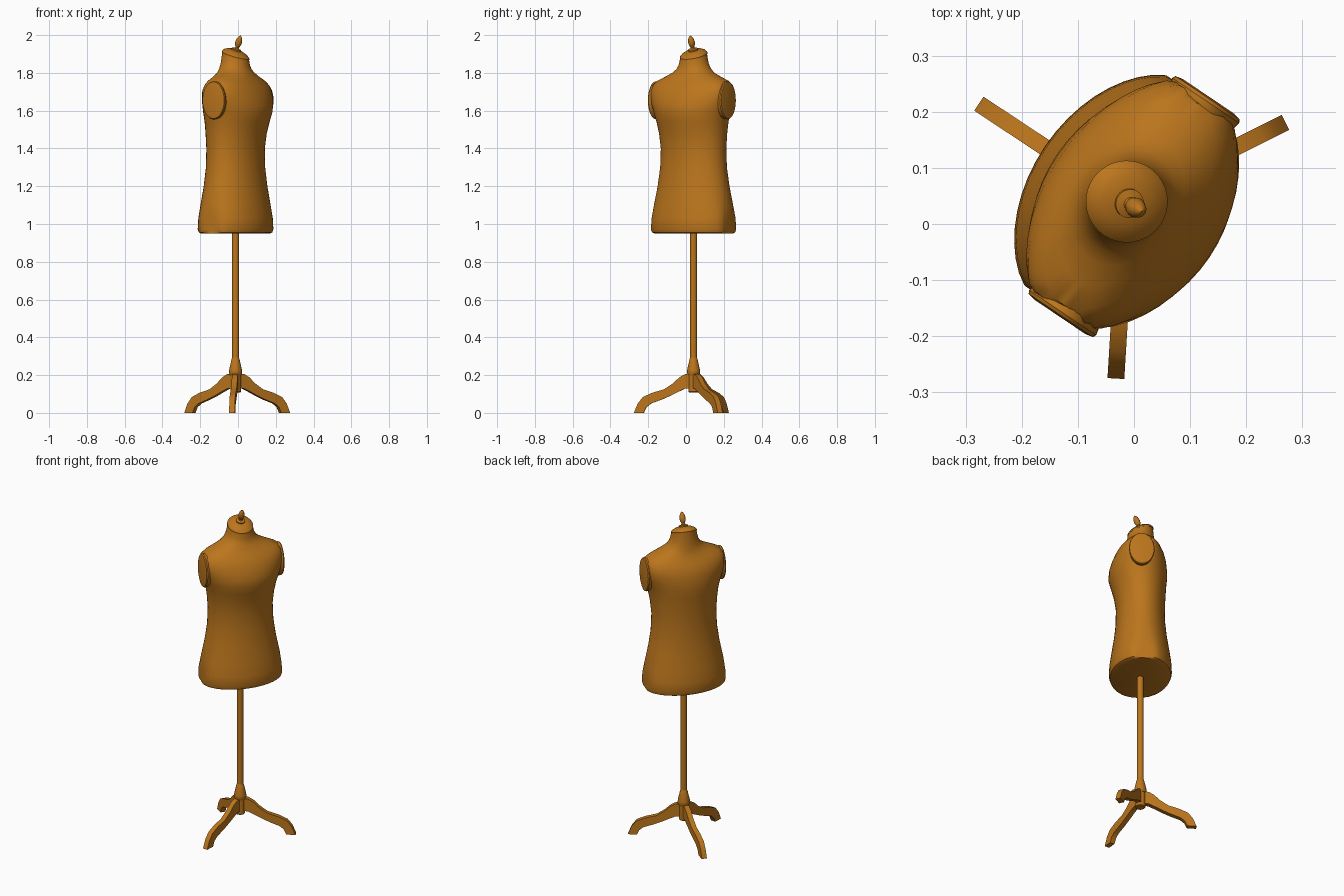
import bpy, bmesh, math
from mathutils import Matrix, Vector

# Whole stand is built facing -y, then turned and placed here
PLACE = Matrix.Translation((-0.013, 0.04, 0)) @ Matrix.Rotation(math.radians(56), 4, 'Z')

wood = bpy.data.materials.new("amber_brown")
wood.diffuse_color = (0.5, 0.18, 0.012, 1)


def finish(name, bm, local=Matrix(), angle=35):
    bmesh.ops.remove_doubles(bm, verts=bm.verts, dist=1e-5)
    bmesh.ops.recalc_face_normals(bm, faces=bm.faces)
    bm.transform(PLACE @ local)
    me = bpy.data.meshes.new(name)
    bm.to_mesh(me)
    bm.free()
    me.materials.append(wood)
    ob = bpy.data.objects.new(name, me)
    bpy.context.collection.objects.link(ob)
    bpy.ops.object.select_all(action='DESELECT')
    ob.select_set(True)
    bpy.context.view_layer.objects.active = ob
    bpy.ops.object.shade_smooth_by_angle(angle=math.radians(angle))
    return ob


def loft(name, sections, local=Matrix(), n=48, clamp=9, angle=35):
    """Sections: (z, half width, half depth, y shift, forward tilt)."""
    bm = bmesh.new()
    rings = []
    for z, a, b, dy, tilt in sections:
        ring = []
        for i in range(n):
            t = 2 * math.pi * i / n
            x = max(-clamp, min(clamp, a * math.cos(t)))
            y = b * math.sin(t)
            ring.append(bm.verts.new((x, y + dy, z + y * tilt)))
        rings.append(ring)
    for r0, r1 in zip(rings, rings[1:]):
        for i in range(n):
            j = (i + 1) % n
            bm.faces.new((r0[i], r0[j], r1[j], r1[i]))
    bm.faces.new(rings[0][::-1])
    bm.faces.new(rings[-1])
    return finish(name, bm, local, angle)


def lathe(name, profile, local=Matrix(), n=24):
    return loft(name, [(z, r, r, 0, 0) for r, z in profile], local, n)


# Torso with sloping shoulders and neck
loft("torso", [
    (0.95, 0.228, 0.158, 0, 0), (0.956, 0.24, 0.17, 0, 0),
    (0.972, 0.246, 0.176, 0, 0), (1.03, 0.242, 0.173, 0, 0),
    (1.1, 0.228, 0.163, 0, 0), (1.2, 0.207, 0.148, 0, 0),
    (1.3, 0.192, 0.138, 0, 0), (1.4, 0.188, 0.137, 0, 0),
    (1.48, 0.195, 0.145, -0.004, 0), (1.54, 0.205, 0.155, -0.01, 0),
    (1.59, 0.219, 0.164, -0.014, 0), (1.63, 0.234, 0.162, -0.014, 0),
    (1.67, 0.247, 0.154, -0.011, 0), (1.705, 0.252, 0.142, -0.009, 0),
    (1.735, 0.242, 0.126, -0.008, 0), (1.758, 0.215, 0.11, -0.006, 0),
    (1.78, 0.165, 0.097, -0.004, 0), (1.8, 0.122, 0.088, -0.002, 0),
    (1.82, 0.097, 0.081, 0, 0.05), (1.845, 0.082, 0.076, 0, 0.15),
    (1.87, 0.075, 0.073, 0, 0.26), (1.892, 0.071, 0.071, 0, 0.33),
], clamp=0.226)

# Tilted cap on the neck
loft("neck_cap", [
    (1.888, 0.073, 0.073, 0, 0.33), (1.896, 0.073, 0.073, 0, 0.33),
    (1.908, 0.062, 0.062, 0, 0.33), (1.918, 0.042, 0.042, 0, 0.33),
    (1.923, 0.015, 0.015, 0, 0.33)], n=40)

# Finial leaning forward on the cap
lathe("finial", [(0.026, 0), (0.026, 0.008), (0.012, 0.012), (0.010, 0.02),
                 (0.016, 0.033), (0.018, 0.047), (0.014, 0.066),
                 (0.008, 0.078), (0.001, 0.084)],
      Matrix.Translation((0, -0.004, 1.918)) @ Matrix.Rotation(0.34, 4, 'X'))

# Oval armhole plates on both shoulders
for side, label in ((-1, "right"), (1, "left")):
    turn = Matrix.Rotation(side * math.pi / 2, 4, 'Y')
    loft(label + "_armhole_plate", [
        (-0.03, 0.096, 0.064, 0, 0), (0.008, 0.101, 0.072, 0, 0),
        (0.014, 0.097, 0.069, 0, 0), (0.017, 0.08, 0.055, 0, 0)],
        Matrix.Translation((side * 0.22, -0.016, 1.655)) @ turn, n=40)

# Pole with turned collar and hub
lathe("pole", [(0.018, 0.25), (0.018, 0.96)])
lathe("collar", [(0.03, 0.2), (0.035, 0.212), (0.034, 0.228), (0.027, 0.258),
                 (0.021, 0.285), (0.018, 0.292)])
lathe("hub", [(0.024, 0.108), (0.028, 0.112), (0.028, 0.205)])

# Three curved tripod legs, one pointing straight back
LEG = [(0, 0.205), (0.045, 0.205), (0.075, 0.188), (0.11, 0.155),
       (0.155, 0.125), (0.22, 0.106), (0.268, 0.084), (0.295, 0.05),
       (0.316, 0), (0.264, 0), (0.25, 0.03), (0.225, 0.05), (0.17, 0.07),
       (0.12, 0.092), (0.08, 0.112), (0.045, 0.128), (0, 0.13)]
for k, label in enumerate(("back", "left", "right")):
    bm = bmesh.new()
    face = bm.faces.new([bm.verts.new((r, -0.015, z)) for r, z in LEG])
    ext = bmesh.ops.extrude_face_region(bm, geom=[face])
    moved = [v for v in ext["geom"] if isinstance(v, bmesh.types.BMVert)]
    bmesh.ops.translate(bm, verts=moved, vec=Vector((0, 0.03, 0)))
    finish(label + "_leg", bm,
           Matrix.Rotation(math.radians(90.5 + 120 * k), 4, 'Z'))
